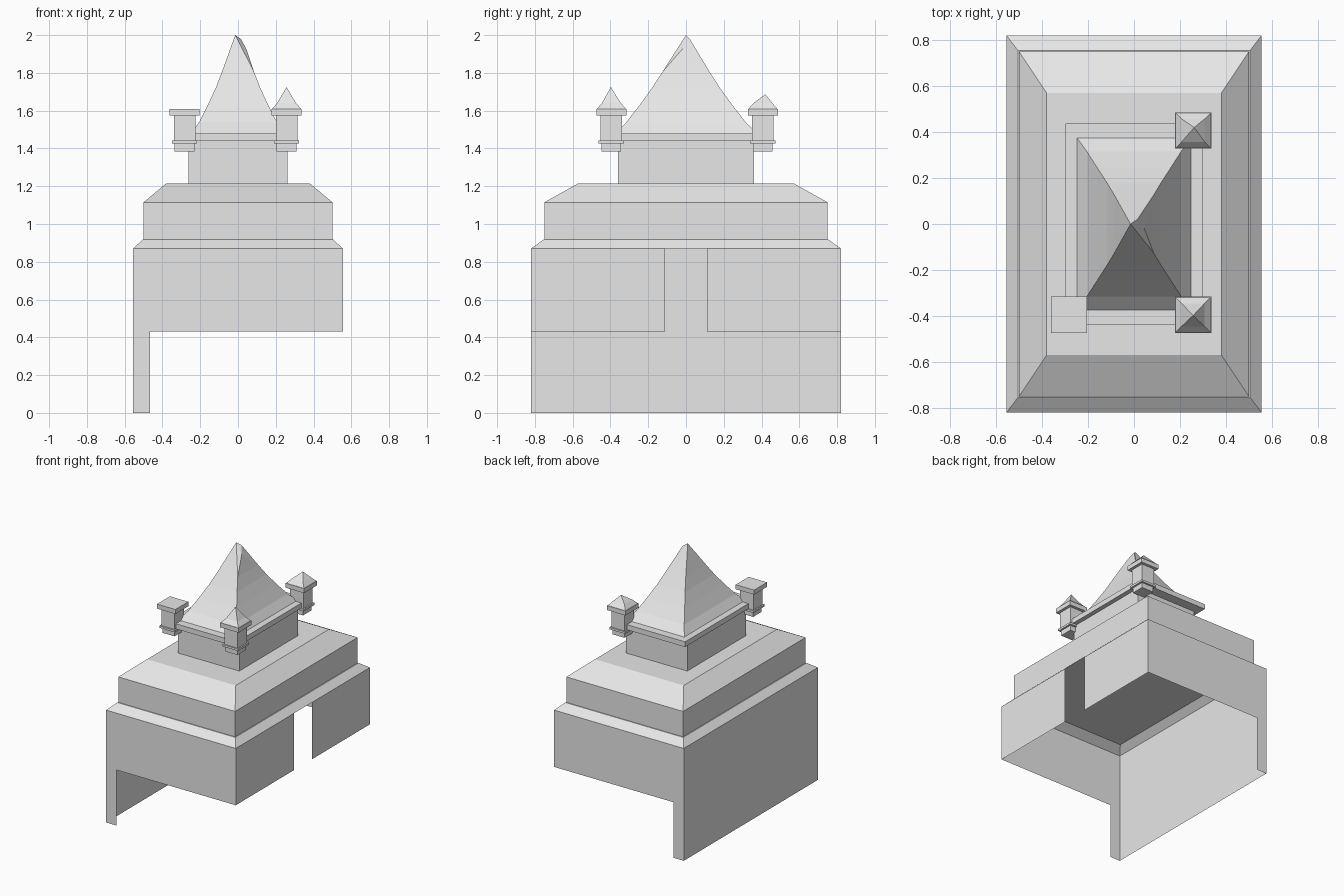
import bpy

cube = bpy.data.objects.get("Cube")
if cube:
    bpy.data.objects.remove(cube, do_unlink=True)

GREY = (0.8, 0.8, 0.8, 1)
stone = bpy.data.materials.new("pale_grey")
stone.use_nodes = True
stone.diffuse_color = GREY
stone.node_tree.nodes["Principled BSDF"].inputs["Base Color"].default_value = GREY


def add_mesh(name, verts, faces):
    mesh = bpy.data.meshes.new(name)
    mesh.from_pydata(verts, [], faces)
    mesh.materials.append(stone)
    obj = bpy.data.objects.new(name, mesh)
    bpy.context.collection.objects.link(obj)
    return obj


def loft(name, levels, center=(0, 0), bottom=True, top=True, apex=None):
    """Stack rectangles given as (half x, half y, z), optionally closed by a point."""
    cx, cy = center
    verts, faces = [], []
    for hx, hy, z in levels:
        verts += [(cx + sx * hx, cy + sy * hy, z)
                  for sx, sy in ((-1, -1), (1, -1), (1, 1), (-1, 1))]
    for k in range(len(levels) - 1):
        for i in range(4):
            j = (i + 1) % 4
            a, b = 4 * k, 4 * k + 4
            faces.append((a + i, a + j, b + j, b + i))
    last = len(verts) - 4
    if bottom:
        faces.append((3, 2, 1, 0))
    if apex:
        verts.append(apex)
        faces += [(last + i, last + (i + 1) % 4, last + 4) for i in range(4)]
    elif top:
        faces.append(tuple(range(last, last + 4)))
    return add_mesh(name, verts, faces)


def wall(name, outline, place, flip=False):
    """One thin wall from a flat outline, put in place by a function."""
    verts = [place(u, z) for u, z in outline]
    order = list(range(len(verts)))
    return add_mesh(name, verts, [order[::-1] if flip else order])


# Thin open skirt: notched end walls, one full side, one side split by a doorway
W, D, LOW, HIGH, DOOR = 0.555, 0.82, 0.43, 0.87, 0.11
end = [(-W, 0), (-0.465, 0), (-0.465, LOW), (W, LOW), (W, HIGH), (-W, HIGH)]
wall("front_wall", end, lambda u, z: (u, -D, z))
wall("back_wall", end, lambda u, z: (u, D, z), flip=True)
wall("right_wall", [(-D, 0), (D, 0), (D, HIGH), (-D, HIGH)],
     lambda u, z: (-W, u, z), flip=True)
for label, a, b in (("front", -D, -DOOR), ("back", DOOR, D)):
    wall("left_wall_" + label, [(a, LOW), (b, LOW), (b, HIGH), (a, HIGH)],
         lambda u, z: (W, u, z))

# Stepped tiers
loft("lower_ledge", [(W, D, HIGH), (0.505, 0.755, 0.917)], bottom=False)
loft("middle_tier", [(0.5, 0.75, 0.918), (0.5, 0.75, 1.115), (0.38, 0.57, 1.215)])
loft("upper_tier", [(0.263, 0.36, 1.21), (0.263, 0.36, 1.445)])
loft("eaves_slab", [(0.298, 0.437, 1.44), (0.298, 0.437, 1.48)])

# Flared roof, left open above the last level
loft("roof", [(0.248, 0.375, 1.48), (0.205, 0.315, 1.54), (0.16, 0.245, 1.63),
              (0.118, 0.18, 1.72), (0.085, 0.125, 1.805)], top=False)

# Roof peak with a bent ridge on one corner
peak = [(-0.085, -0.125, 1.805), (0.085, -0.125, 1.805),
        (0.085, 0.125, 1.805), (-0.085, 0.125, 1.805),
        (-0.015, 0, 2.0), (0.015, 0.02, 1.98), (0.045, -0.02, 1.925)]
add_mesh("roof_peak", peak, [(0, 1, 4), (1, 6, 4), (6, 5, 4), (1, 2, 6),
                             (2, 5, 6), (2, 4, 5), (2, 3, 4), (3, 0, 4)])


# Corner turrets: foot, collar, shaft, cap and an optional pointed roof
def turret(name, x, y, tip=None):
    parts = (("foot", 0.052, 1.385, 1.425), ("collar", 0.067, 1.425, 1.441),
             ("shaft", 0.057, 1.441, 1.578), ("cap", 0.079, 1.575, 1.61))
    for part, h, z0, z1 in parts:
        loft(name + "_" + part, [(h, h, z0), (h, h, z1)], (x, y))
    if tip:
        loft(name + "_roof", [(0.076, 0.076, 1.61), (0.05, 0.05, 1.64)],
             (x, y), bottom=False, apex=tip)


turret("front_left_turret", 0.257, -0.395, (0.257, -0.398, 1.725))
turret("back_left_turret", 0.257, 0.407, (0.262, 0.42, 1.687))
turret("front_right_turret", -0.283, -0.395)
